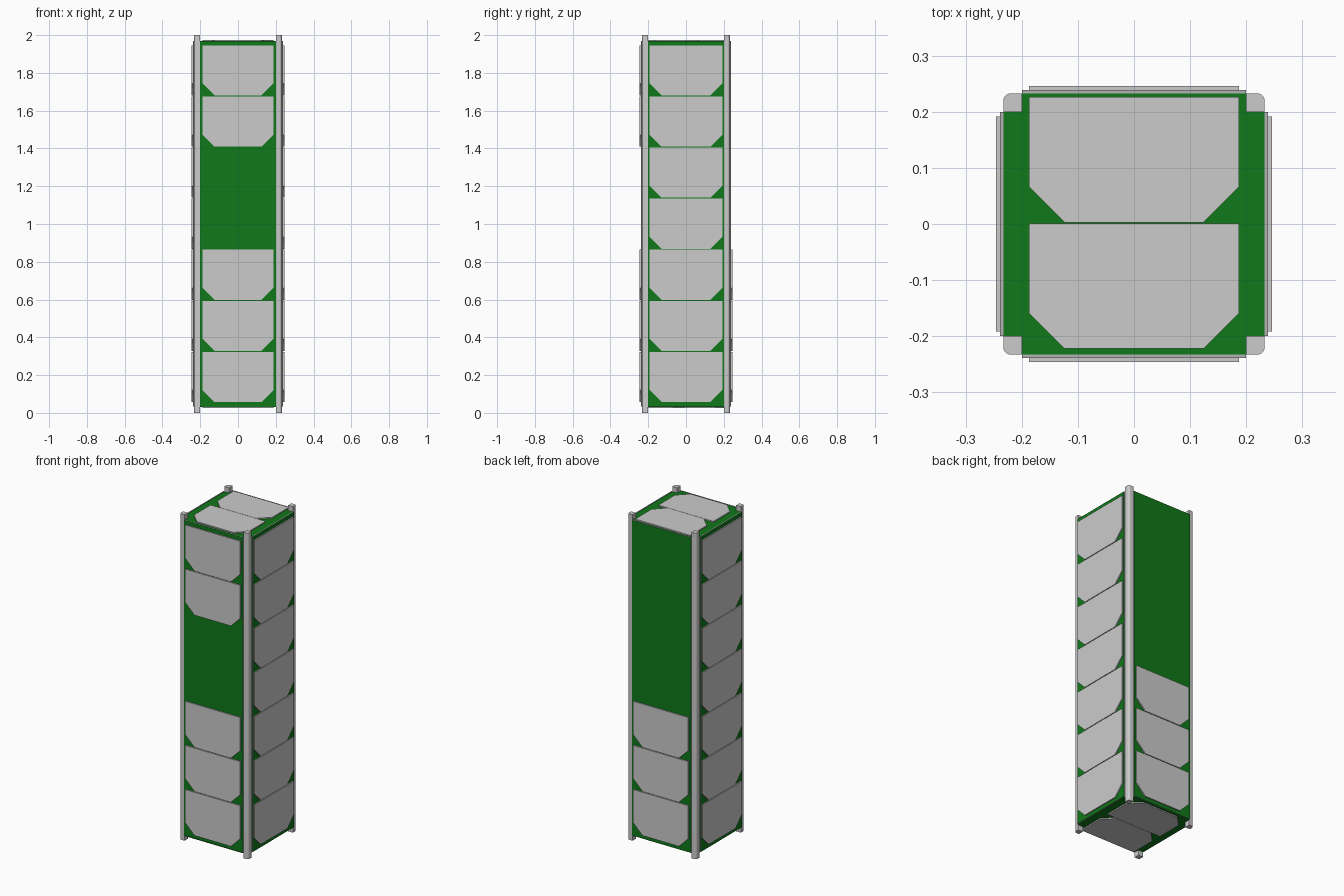
import bpy, bmesh
from mathutils import Matrix, Vector

if "Cube" in bpy.data.objects:
    bpy.data.objects.remove(bpy.data.objects["Cube"])

green = bpy.data.materials.new("board_green")
green.diffuse_color = (0.005, 0.19, 0.01, 1)
green.use_nodes = True
green.node_tree.nodes["Principled BSDF"].inputs["Base Color"].default_value = green.diffuse_color
grey = bpy.data.materials.new("plain_grey")
grey.diffuse_color = (0.45, 0.45, 0.45, 1)
grey.use_nodes = True
grey.node_tree.nodes["Principled BSDF"].inputs["Base Color"].default_value = grey.diffuse_color


def frame(u, v):
    # local x = u, local y = v, local z = outward normal
    u, v = Vector(u), Vector(v)
    return Matrix((u, v, u.cross(v))).transposed().to_4x4()


def prism(name, points, n0, n1, mat4, face_green=False):
    """Extrude a 2D outline from depth n0 to n1; optionally colour its outer face."""
    bm = bmesh.new()
    base = bm.faces.new([bm.verts.new((x, y, n0)) for x, y in points])
    new = bmesh.ops.extrude_face_region(bm, geom=[base])["geom"]
    bmesh.ops.translate(bm, vec=(0, 0, n1 - n0),
                        verts=[g for g in new if isinstance(g, bmesh.types.BMVert)])
    bmesh.ops.recalc_face_normals(bm, faces=bm.faces)
    if face_green:
        for f in bm.faces:
            f.material_index = 1 if f.normal.z > 0.9 else 0
    bm.transform(mat4)
    me = bpy.data.meshes.new(name)
    bm.to_mesh(me)
    bm.free()
    ob = bpy.data.objects.new(name, me)
    bpy.context.collection.objects.link(ob)
    if face_green:
        me.materials.append(grey)
        me.materials.append(green)
    return ob


def rect(x0, x1, y0, y1):
    return [(x0, y0), (x1, y0), (x1, y1), (x0, y1)]


def cell_outline(y0, y1, w=0.187, c=0.063):
    # rectangle with its two lower corners cut off
    return [(-w + c, y0), (w - c, y0), (w, y0 + c), (w, y1), (-w, y1), (-w, y0 + c)]


IN, OUT = 0.2, 0.233
Z = (0, 0, 1)

# Corner rails with a rounded outer edge
for i, (sx, sy) in enumerate(((1, 1), (-1, 1), (-1, -1), (1, -1))):
    bm = bmesh.new()
    bmesh.ops.create_cube(bm, size=1)
    mid, w = (IN + OUT) / 2, OUT - IN
    for v in bm.verts:
        v.co = (v.co.x * w + sx * mid, v.co.y * w + sy * mid, v.co.z * 2 + 1)
    outer = [e for e in bm.edges
             if all(v.co.x * sx > mid and v.co.y * sy > mid for v in e.verts)]
    bmesh.ops.bevel(bm, geom=outer, offset=0.014, segments=6, profile=0.5,
                    affect='EDGES')
    me = bpy.data.meshes.new("corner_rail")
    bm.to_mesh(me)
    bm.free()
    ob = bpy.data.objects.new(f"corner_rail_{i + 1}", me)
    bpy.context.collection.objects.link(ob)
    bpy.context.view_layer.objects.active = ob
    ob.select_set(True)
    bpy.ops.object.shade_smooth_by_angle()
    ob.select_set(False)

# Side boards and their rows of solar cells (row 0 is the lowest)
sides = {
    "front": ((1, 0, 0), (0, 1, 2, 5, 6)),
    "right": ((0, 1, 0), range(7)),
    "back": ((-1, 0, 0), (0, 1, 2)),
    "left": ((0, -1, 0), range(7)),
}
for side, (u, rows) in sides.items():
    m = frame(u, Z)
    prism(f"{side}_board", rect(-IN, IN, 0.035, 1.97), OUT, 0.239, m, True)
    half = 0.187 if side in ("front", "back") else 0.192
    for r in rows:
        z0 = 0.057 + 0.2705 * r
        prism(f"{side}_solar_cell_{r + 1}", cell_outline(z0, z0 + 0.266, half),
              0.239, 0.246, m)

# End plates notched around the rails, each with two cells
notched = [(-IN, -OUT), (IN, -OUT), (IN, -IN), (OUT, -IN), (OUT, IN), (IN, IN),
           (IN, OUT), (-IN, OUT), (-IN, IN), (-OUT, IN), (-OUT, -IN), (-IN, -IN)]
for end, v, offset in (("top", (0, 1, 0), 1.0), ("bottom", (0, -1, 0), 1.0)):
    m = Matrix.Translation((0, 0, 1)) @ frame((1, 0, 0), v)
    plate = prism(f"{end}_plate", notched, 0.960, 0.968, m)
    plate.data.materials.append(green)
    for i, y0 in enumerate((-0.222, 0.003)):
        prism(f"{end}_solar_cell_{i + 1}", cell_outline(y0, y0 + 0.223), 0.968, 0.975, m)
